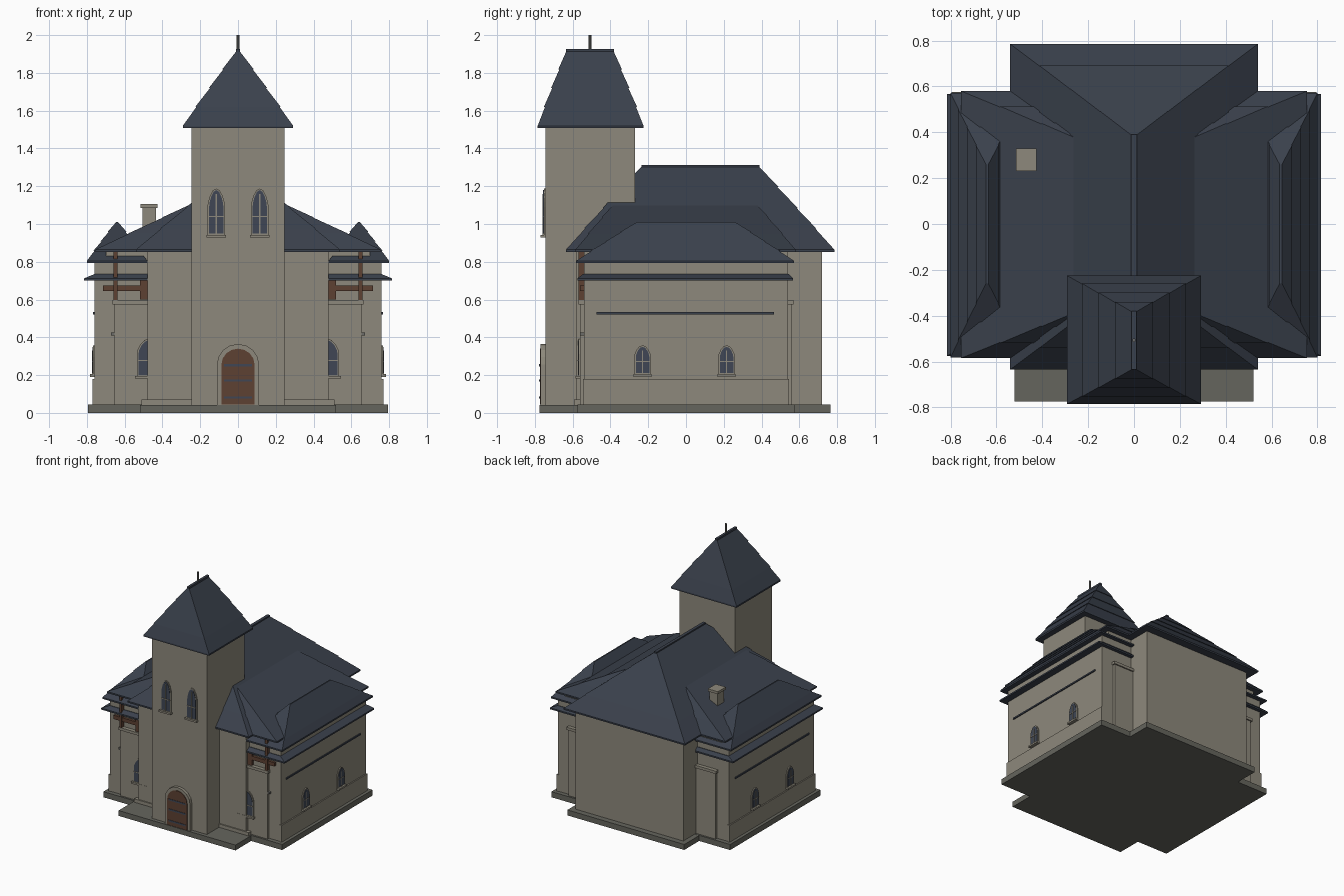
import bpy, bmesh, math
from mathutils import Matrix

if "Cube" in bpy.data.objects:
    bpy.data.objects.remove(bpy.data.objects["Cube"], do_unlink=True)


def material(name, rgb):
    m = bpy.data.materials.new(name)
    m.use_nodes = True
    m.diffuse_color = (*rgb, 1)
    m.node_tree.nodes["Principled BSDF"].inputs["Base Color"].default_value = (*rgb, 1)
    return m


WALL = material("plaster", (0.27, 0.25, 0.20))
ROOF = material("slate", (0.042, 0.052, 0.072))
STONE = material("foundation stone", (0.13, 0.13, 0.11))
WOOD = material("timber", (0.11, 0.052, 0.032))
GLASS = material("window glass", (0.05, 0.062, 0.09))
METAL = material("metal", (0.15, 0.15, 0.14))


def finish(bm, name, mat, matrix=None):
    if matrix is not None:
        bm.transform(matrix)
    bmesh.ops.recalc_face_normals(bm, faces=bm.faces)
    me = bpy.data.meshes.new(name)
    bm.to_mesh(me)
    bm.free()
    me.materials.append(mat)
    ob = bpy.data.objects.new(name, me)
    bpy.context.collection.objects.link(ob)
    return ob


def add_frustum(bm, low, z0, high, z1):
    """low and high are (x0, x1, y0, y1) rectangles."""
    rings = []
    for (x0, x1, y0, y1), z in ((low, z0), (high, z1)):
        rings.append([bm.verts.new(p) for p in
                      ((x0, y0, z), (x1, y0, z), (x1, y1, z), (x0, y1, z))])
    a, b = rings
    bm.faces.new(a[::-1])
    bm.faces.new(b)
    for i in range(4):
        j = (i + 1) % 4
        bm.faces.new((a[i], a[j], b[j], b[i]))


def box(name, mat, x0, x1, y0, y1, z0, z1, matrix=None):
    bm = bmesh.new()
    r = (min(x0, x1), max(x0, x1), y0, y1)
    add_frustum(bm, r, z0, r, z1)
    return finish(bm, name, mat, matrix)


def roof(name, low, z0, high, z1, courses=4, lip=0.006):
    """Hipped roof made of overlapping slate courses over a thin eave board."""
    bm = bmesh.new()
    add_frustum(bm, low, z0 - 0.012, low, z0)
    mix = lambda t: [a + (b - a) * t for a, b in zip(low, high)]
    for i in range(courses):
        t0, t1 = i / courses, (i + 1) / courses
        out = lip if i else 0
        r = mix(t0)
        r = (r[0] - out, r[1] + out, r[2] - out, r[3] + out)
        add_frustum(bm, r, z0 + (z1 - z0) * t0, mix(t1), z0 + (z1 - z0) * t1)
    return finish(bm, name, ROOF)


def arch(name, mat, w, z0, spring, top, depth, matrix, power=1.0):
    """Arched plate facing -y; power above 1 gives a pointed head."""
    n = 8
    pts = [(-w, z0), (w, z0)]
    for i in range(n + 1):
        a = math.pi * i / n
        pts.append((w * math.cos(a), spring + (top - spring) * math.sin(a) ** power))
    bm = bmesh.new()
    front = [bm.verts.new((x, -depth, z)) for x, z in pts]
    back = [bm.verts.new((x, 0.004, z)) for x, z in pts]
    bm.faces.new(front)
    bm.faces.new(back[::-1])
    for i in range(len(pts)):
        j = (i + 1) % len(pts)
        bm.faces.new((front[i], back[i], back[j], front[j]))
    return finish(bm, name, mat, matrix)


def window(name, x, y, angle, w, z0, z1, sill):
    """Lancet window with surround, cross bars and sill."""
    m = Matrix.Translation((x, y, 0)) @ Matrix.Rotation(angle, 4, "Z")
    spring = z0 + (z1 - z0) * 0.62
    arch(name + "_surround", WALL, w + 0.009, z0, spring, z1 + 0.008, 0.008, m, 1.4)
    arch(name + "_glass", GLASS, w, z0 + 0.006, spring, z1, 0.011, m, 1.4)
    box(name + "_mullion", WALL, -0.003, 0.003, -0.014, 0, z0, z1 - 0.02, m)
    zc = (z0 + spring) / 2 + 0.02
    box(name + "_crossbar", WALL, -w, w, -0.014, 0, zc, zc + 0.006, m)
    box(name + "_sill", WALL, -sill, sill, -0.024, 0, z0 - 0.014, z0, m)


# Foundation
box("wing_foundation", STONE, -0.795, 0.795, -0.575, 0.575, 0, 0.045)
box("nave_foundation", STONE, -0.52, 0.52, -0.5, 0.765, 0, 0.044)
box("front_step", STONE, -0.52, 0.52, -0.775, -0.5, 0, 0.043)

# Walls
box("nave_walls", WALL, -0.48, 0.48, -0.582, 0.72, 0.04, 0.86)
box("wing_walls", WALL, -0.76, 0.76, -0.54, 0.54, 0.04, 0.805)
box("upper_wing_walls", WALL, -0.70, 0.70, -0.54, 0.54, 0.80, 0.86)
box("tower_walls", WALL, -0.245, 0.245, -0.745, -0.27, 0.04, 1.52)
box("nave_footing", WALL, -0.51, 0.51, -0.592, -0.5, 0.04, 0.07)

# Roofs
roof("main_roof", (-0.54, 0.54, -0.635, 0.785), 0.865,
     (-0.008, 0.008, -0.235, 0.385), 1.305)
box("main_ridge", ROOF, -0.012, 0.012, -0.235, 0.39, 1.298, 1.312)
roof("wing_roof", (-0.755, 0.755, -0.585, 0.58), 0.865,
     (-0.22, 0.22, -0.37, 0.36), 1.118, 3)
roof("tower_roof", (-0.292, 0.292, -0.785, -0.225), 1.52,
     (-0.006, 0.006, -0.632, -0.385), 1.918)
box("tower_ridge", ROOF, -0.01, 0.01, -0.635, -0.38, 1.91, 1.927)
roof("lower_ledge", (-0.815, 0.815, -0.575, 0.567), 0.712,
     (-0.76, 0.76, -0.545, 0.545), 0.735, 1)

# Finial
bm = bmesh.new()
bmesh.ops.create_cone(bm, cap_ends=True, segments=10, radius1=0.008, radius2=0.008, depth=0.1)
finish(bm, "finial", METAL, Matrix.Translation((0, -0.507, 1.95)))

# Chimney
box("chimney", WALL, -0.505, -0.435, 0.24, 0.32, 0.9, 1.088)
box("chimney_cap", WALL, -0.515, -0.425, 0.23, 0.33, 1.085, 1.105)

# Mirrored wing parts
for s, side in ((1, "left"), (-1, "right")):
    x0, x1 = sorted((0.48 * s, 0.80 * s))
    roof(side + "_dormer_roof", (x0, x1, -0.582, 0.572), 0.805,
         (0.64 * s - 0.005, 0.64 * s + 0.005, -0.26, 0.26), 1.01)

    # Corner buttresses, front and back
    for e, end in ((-1, "front"), (1, "back")):
        y0, y1 = sorted((0.5 * e, 0.56 * e))
        box(f"{side}_{end}_buttress", WALL, 0.46 * s, 0.655 * s, y0, y1, 0.04, 0.575)
        y0, y1 = sorted((0.5 * e, 0.57 * e))
        box(f"{side}_{end}_buttress_cap", WALL, 0.46 * s, 0.665 * s, y0, y1, 0.575, 0.597)

    # Timber frame on the front
    box(side + "_post", WOOD, 0.638 * s, 0.658 * s, -0.568, -0.53, 0.597, 0.86)
    box(side + "_beam", WOOD, 0.48 * s, 0.715 * s, -0.56, -0.53, 0.645, 0.675)
    box(side + "_bracket", WOOD, 0.48 * s, 0.518 * s, -0.564, -0.53, 0.6, 0.70)
    box(side + "_bolt", METAL, 0.655 * s, 0.672 * s, -0.56, -0.53, 0.41, 0.425)

    # Side wall dado, string course and windows
    box(side + "_dado", WALL, 0.75 * s, 0.77 * s, -0.545, 0.545, 0.04, 0.18)
    box(side + "_string_course", ROOF, 0.75 * s, 0.768 * s, -0.475, 0.465, 0.522, 0.534)
    for y, place in ((-0.23, "fore"), (0.215, "aft")):
        window(f"{side}_{place}_window", 0.76 * s, y, s * math.pi / 2,
               0.036, 0.205, 0.35, 0.048)

    # Front windows
    window(side + "_front_window", 0.472 * s, -0.56, 0, 0.055, 0.195, 0.385, 0.072)
    window(side + "_tower_window", 0.115 * s, -0.745, 0, 0.038, 0.943, 1.18, 0.052)

# Door with straps
door = Matrix.Translation((0, -0.745, 0))
arch("door_surround", WALL, 0.112, 0.043, 0.255, 0.365, 0.024, door)
arch("door_leaf", WOOD, 0.088, 0.045, 0.255, 0.34, 0.029, door)
for i, z in enumerate((0.075, 0.165, 0.245)):
    box(f"door_strap_{i + 1}", GLASS, -0.075, 0.075, -0.032, 0, z, z + 0.013, door)
